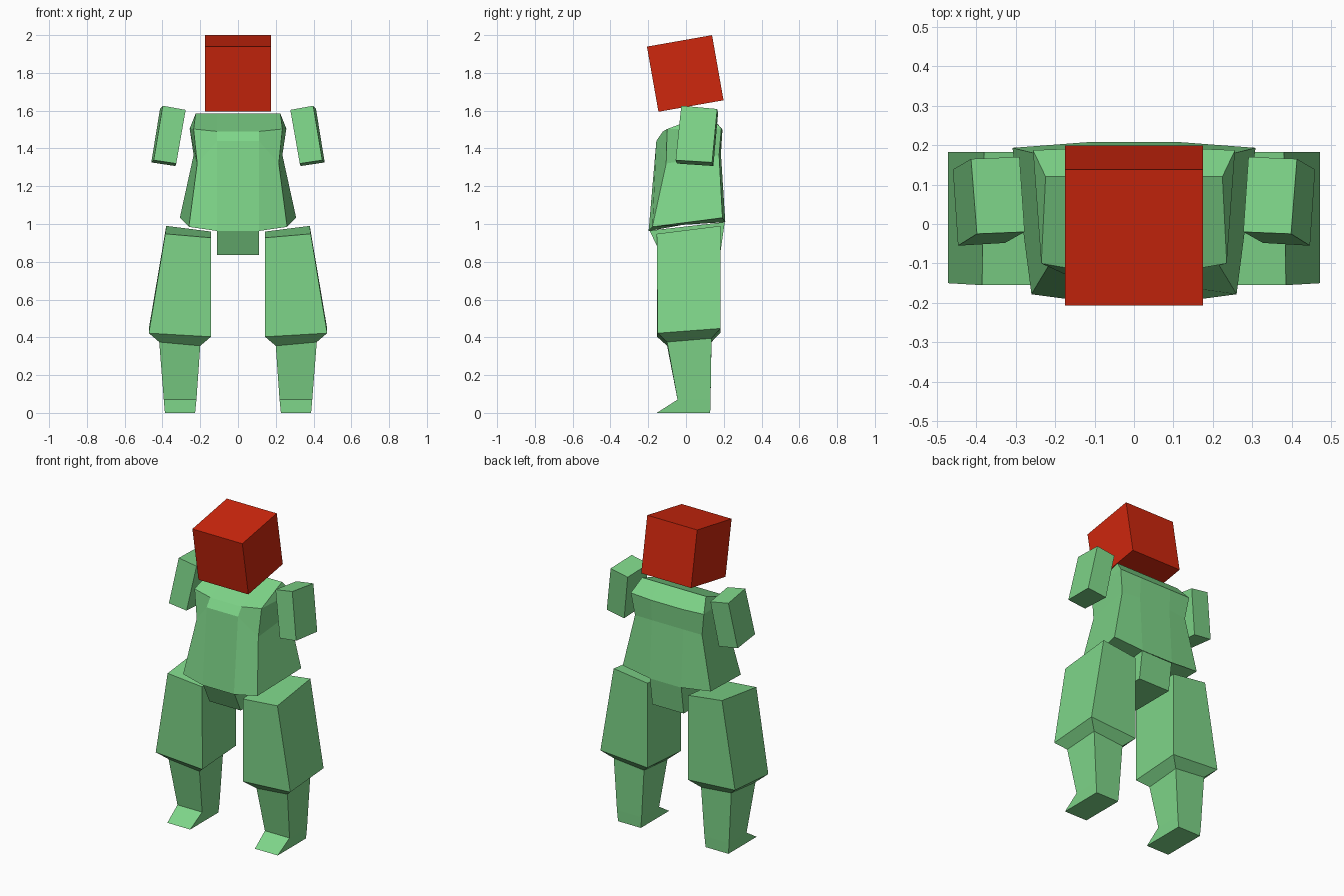
import bpy, bmesh, math


def material(name, color):
    m = bpy.data.materials.new(name)
    m.diffuse_color = color
    return m


GREEN = material("green", (0.21, 0.67, 0.25, 1))
RED = material("red", (0.62, 0.02, 0.004, 1))


def loft(name, rings, mat, mirrored=False):
    """Skin a stack of equal-length rings, cap the ends, optionally flip in x."""
    s = -1 if mirrored else 1
    bm = bmesh.new()
    rows = [[bm.verts.new((s * x, y, z)) for x, y, z in r] for r in rings]
    n = len(rows[0])
    for a, b in zip(rows, rows[1:]):
        for i in range(n):
            j = (i + 1) % n
            bm.faces.new((a[i], a[j], b[j], b[i]))
    if len({tuple(v.co) for v in rows[0]}) == n:    # a ridge needs no cap
        bm.faces.new(rows[0])
    bm.faces.new(rows[-1])
    bmesh.ops.remove_doubles(bm, verts=bm.verts, dist=1e-4)
    bmesh.ops.recalc_face_normals(bm, faces=bm.faces)
    me = bpy.data.meshes.new(name)
    bm.to_mesh(me)
    bm.free()
    me.materials.append(mat)
    ob = bpy.data.objects.new(name, me)
    bpy.context.collection.objects.link(ob)
    return ob


def symmetric(half):
    return half + [(-x, y, z) for x, y, z in reversed(half)]


# Head: tilted cube
bpy.ops.mesh.primitive_cube_add(size=0.35, location=(0, -0.004, 1.797),
                                rotation=(math.radians(10), 0, 0))
head = bpy.context.object
head.name = "head"
head.data.materials.append(RED)

# Torso: each half ring runs front centre, front corner, back corner, back centre
ridge_in, ridge_out = (0.11, 0.12, 1.585), (0.224, 0.12, 1.585)
loft("torso", [symmetric(h) for h in (
    [ridge_in, ridge_out, ridge_out, ridge_in],
    [(0.11, -0.122, 1.49), (0.235, -0.10, 1.503), (0.256, 0.187, 1.505), (0.11, 0.193, 1.5)],
    [(0.11, -0.157, 1.44), (0.216, -0.105, 1.32), (0.235, 0.175, 1.365), (0.11, 0.185, 1.37)],
    [(0.11, -0.198, 0.963), (0.26, -0.178, 0.985), (0.308, 0.193, 1.033), (0.11, 0.208, 1.01)],
)], GREEN)

# Pelvis: tapered block hanging from the torso
loft("pelvis", [symmetric(h) for h in (
    [(0.11, -0.193, 0.965), (0.11, 0.205, 1.01)],
    [(0.11, -0.13, 0.835), (0.11, 0.18, 0.835)],
)], GREEN)

# Limbs: rings run front inner, front outer, back outer, back inner
arm = [
    [(0.277, -0.02, 1.604), (0.398, -0.025, 1.626), (0.413, 0.165, 1.609), (0.29, 0.17, 1.588)],
    [(0.327, -0.048, 1.32), (0.446, -0.055, 1.338), (0.459, 0.138, 1.326), (0.332, 0.145, 1.307)],
]
leg = [
    [(0.143, -0.155, 0.927), (0.385, -0.155, 0.948), (0.38, 0.182, 0.99), (0.143, 0.182, 0.96)],
    [(0.143, -0.153, 0.403), (0.472, -0.15, 0.422), (0.472, 0.183, 0.447), (0.143, 0.183, 0.425)],
    [(0.20, -0.10, 0.355), (0.417, -0.10, 0.375), (0.412, 0.135, 0.395), (0.20, 0.135, 0.375)],
    [(0.22, -0.045, 0.07), (0.393, -0.045, 0.07), (0.393, 0.13, 0.07), (0.22, 0.13, 0.07)],
    [(0.227, -0.155, 0), (0.387, -0.155, 0), (0.387, 0.128, 0), (0.227, 0.128, 0)],
]
for side, flip in (("right", False), ("left", True)):
    loft(f"{side}_arm", arm, GREEN, flip)
    loft(f"{side}_leg", leg, GREEN, flip)
